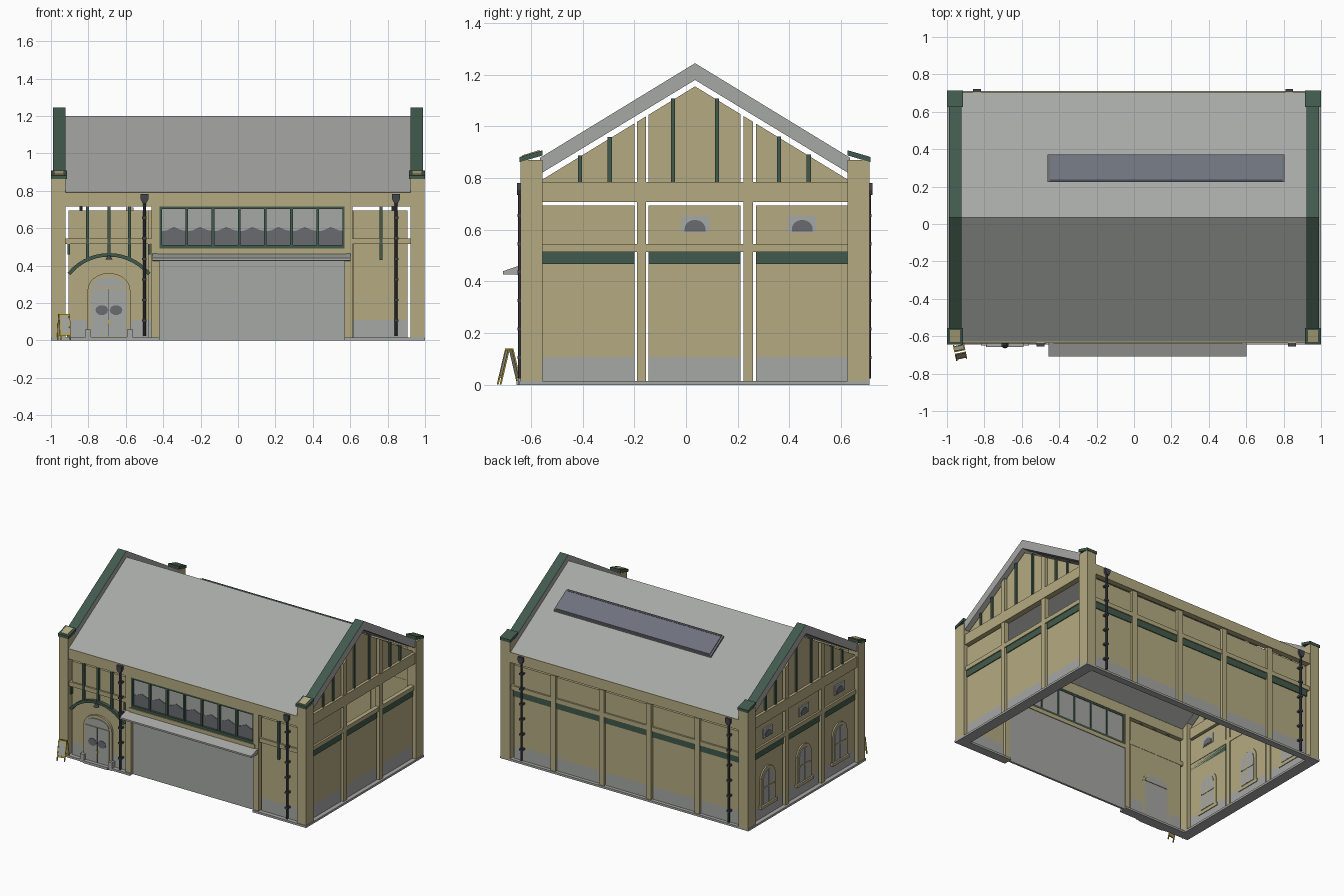
import bpy, bmesh, math
from mathutils import Matrix, Vector

if "Cube" in bpy.data.objects:
    bpy.data.objects.remove(bpy.data.objects["Cube"])

def material(name, rgb):
    m = bpy.data.materials.new(name)
    lin = [((c / 255 + 0.055) / 1.055) ** 2.4 for c in rgb]
    m.diffuse_color = (*lin, 1)
    m.use_nodes = True
    m.node_tree.nodes["Principled BSDF"].inputs["Base Color"].default_value = m.diffuse_color
    return m

SAND = material("sand_plaster", (180, 170, 129))
GRAY = material("light_gray", (166, 168, 165))
GREEN = material("dark_green", (66, 90, 76))
SLATE = material("slate_glass", (110, 114, 125))
DARK = material("dark_metal", (66, 69, 76))
SHADE = material("window_shade", (104, 107, 111))
YELLOW = material("sign_yellow", (190, 168, 62))

def finish(name, bm, mat):
    bmesh.ops.recalc_face_normals(bm, faces=bm.faces)
    me = bpy.data.meshes.new(name)
    bm.to_mesh(me)
    bm.free()
    me.materials.append(mat)
    ob = bpy.data.objects.new(name, me)
    bpy.context.collection.objects.link(ob)
    return ob

def prism(name, axis, pts, d0, d1, mat):
    """Extrude a (u, z) outline along x or y."""
    bm = bmesh.new()
    at = (lambda u, z, d: (d, u, z)) if axis == 'x' else (lambda u, z, d: (u, d, z))
    a = [bm.verts.new(at(u, z, d0)) for u, z in pts]
    b = [bm.verts.new(at(u, z, d1)) for u, z in pts]
    bm.faces.new(a)
    bm.faces.new(b[::-1])
    for i in range(len(pts)):
        j = (i + 1) % len(pts)
        bm.faces.new((a[i], a[j], b[j], b[i]))
    return finish(name, bm, mat)

def slab(name, axis, u0, u1, z0, z1, d0, d1, mat):
    return prism(name, axis, [(u0, z0), (u1, z0), (u1, z1), (u0, z1)], d0, d1, mat)

def cylinder(name, x, y, z0, z1, r0, r1, mat, n=8):
    bm = bmesh.new()
    bmesh.ops.create_cone(bm, cap_ends=True, segments=n, radius1=r0, radius2=r1, depth=z1 - z0,
                          matrix=Matrix.Translation((x, y, (z0 + z1) / 2)))
    return finish(name, bm, mat)

def arched(c, z0, spring, rx, rz, n=12):
    """Outline of an arch-topped opening."""
    arc = [(c + rx * math.cos(math.pi * i / n), spring + rz * math.sin(math.pi * i / n)) for i in range(n + 1)]
    return [(c - rx, z0), (c + rx, z0)] + arc

def wall_bay(axis, u0, u1, d, out, green=True, upper=True):
    """Recessed panel with painted base, green strip and upper panel; out = outward sign."""
    di = d - out * 0.015
    slab("wall_base", axis, u0, u1, 0.01, 0.108, di, d, GRAY)
    slab("wall_panel", axis, u0, u1, 0.108, 0.52, di, d, SAND)
    if green:
        slab("green_strip", axis, u0, u1, 0.468, 0.516, di, d + out * 0.006, GREEN)
    if upper:
        slab("upper_panel", axis, u0, u1, 0.54, 0.695, di, d, SAND)

# ---- plinth, corner pillars and caps
for s in (-1, 1):
    slab("plinth_side", 'x', -0.645, 0.71, 0, 0.015, s * 0.92, s * 1.0, GRAY)
    for y0, y1, o in ((-0.64, -0.555, -1), (0.625, 0.71, 1)):
        slab("corner_pillar", 'x', y0, y1, 0.012, 0.87, s * 0.922, s * 0.996, SAND)
        outer, inner = (y0 - 0.004, y1) if o < 0 else (y1 + 0.004, y0)
        prism("pillar_cap", 'x', [(outer, 0.862), (inner, 0.888), (inner, 0.908), (outer, 0.882)],
              s * 0.915, s, GREEN)
        if o < 0:
            prism("pillar_cap_top", 'x', [(outer + .012, 0.88), (inner - .012, 0.898), (inner - .012, 0.909),
                                          (outer + .012, 0.889)], s * 0.93, s * 0.985, SAND)
slab("plinth_back", 'y', -1, 1, 0, 0.015, 0.66, 0.71, GRAY)
slab("plinth_front", 'y', -1, -0.42, 0, 0.015, -0.645, -0.58, GRAY)
slab("plinth_front", 'y', 0.57, 1, 0, 0.015, -0.645, -0.58, GRAY)

# ---- side walls and gables
MID = 0.035
gable = lambda y: 1.155 - 0.61 * abs(y - MID)
side_bays = ((-0.555, -0.2), (-0.145, 0.21), (0.27, 0.627))
for s in (-1, 1):
    for i, (y0, y1) in enumerate(side_bays):
        wall_bay('x', y0, y1, s * 0.968, s, upper=(s < 0 or i == 0))
        top = [(y1, gable(y1)), (MID, gable(MID)), (y0, gable(y0))] if i == 1 else [(y1, gable(y1)), (y0, gable(y0))]
        prism("gable_panel", 'x', [(y0, 0.78), (y1, 0.78)] + top, s * 0.953, s * 0.968, SAND)
    for y0, y1 in ((-0.19, -0.155), (0.222, 0.26)):
        prism("side_pilaster", 'x', [(y0, 0.012), (y1, 0.012), (y1, gable(y1)), (y0, gable(y0))],
              s * 0.95, s * 0.985, SAND)
    slab("side_band", 'x', -0.56, 0.63, 0.515, 0.546, s * 0.95, s * 0.982, SAND)
    slab("side_beam", 'x', -0.56, 0.63, 0.708, 0.786, s * 0.945, s * 0.988, SAND)
    for y in (-0.41, -0.295, -0.05, 0.12, 0.36, 0.475):
        slab("gable_mullion", 'x', y - 0.008, y + 0.008, 0.785, gable(y) + 0.005, s * 0.948, s * 0.978, GREEN)
    # parapet coping: green on top, gray on the sides
    cope = prism("gable_coping", 'x', [(-0.565, 0.879), (MID, 1.245), (0.635, 0.879), (0.635, 0.816),
                                       (MID, 1.18), (-0.565, 0.816)], s * 0.922, s * 0.99, GRAY)
    cope.data.materials.append(GREEN)
    for f in cope.data.polygons:
        f.material_index = int(f.normal.z > 0.3)

# ---- left wall arched windows and vents
for y in (-0.375, 0.035, 0.45):
    prism("side_window_frame", 'x', arched(y, 0.1, 0.29, 0.085, 0.085), -0.978, -0.948, SAND)
    prism("side_window_glass", 'x', arched(y, 0.115, 0.285, 0.062, 0.065), -0.982, -0.944, GRAY)
    slab("side_window_bar", 'x', y - 0.004, y + 0.004, 0.115, 0.345, -0.985, -0.941, SAND)
    slab("side_window_bar", 'x', y - 0.062, y + 0.062, 0.225, 0.235, -0.985, -0.941, SAND)
    slab("side_window_sill", 'x', y - 0.095, y + 0.095, 0.09, 0.11, -0.99, -0.948, SAND)
    slab("vent_frame", 'x', y - 0.055, y + 0.055, 0.59, 0.656, -0.978, -0.948, GRAY)
    prism("vent_opening", 'x', arched(y, 0.594, 0.605, 0.04, 0.033), -0.981, -0.945, SHADE)

# ---- back wall
edges = [-0.915, -0.58, -0.19, 0.19, 0.58, 0.915]
for i in range(5):
    a = edges[i] + (0.01 if i == 0 else 0.022)
    b = edges[i + 1] - (0.01 if i == 4 else 0.022)
    wall_bay('y', a, b, 0.685, 1)
for x in edges[1:-1]:
    slab("back_pilaster", 'y', x - 0.02, x + 0.02, 0.012, 0.71, 0.67, 0.702, SAND)
slab("back_band", 'y', -0.925, 0.925, 0.515, 0.546, 0.668, 0.698, SAND)
slab("back_beam", 'y', -0.925, 0.925, 0.715, 0.79, 0.665, 0.706, SAND)

# ---- front wall
for a, b in ((-0.905, -0.475), (0.618, 0.905)):
    wall_bay('y', a, b, -0.615, -1, green=False)
for a, b in ((-0.925, -0.46), (0.6, 0.925)):
    slab("front_band", 'y', a, b, 0.515, 0.546, -0.628, -0.598, SAND)
slab("front_beam", 'y', -0.925, 0.925, 0.715, 0.79, -0.636, -0.595, SAND)
for x in (-0.441, 0.59):
    slab("front_pilaster", 'y', x - 0.021, x + 0.021, 0.0, 0.72, -0.634, -0.59, SAND)
for x, z in ((-0.805, 0.425), (-0.69, 0.455), (-0.58, 0.425), (0.765, 0.43)):
    slab("front_mullion", 'y', x - 0.008, x + 0.008, z, 0.715, -0.632, -0.612, GREEN)

# roller door, canopy and strip window
slab("roller_door", 'y', -0.42, 0.57, 0, 0.465, -0.61, -0.595, GRAY)
prism("canopy", 'x', [(-0.708, 0.428), (-0.708, 0.44), (-0.625, 0.468), (-0.625, 0.425)], -0.457, 0.602, GRAY)
slab("window_sill", 'y', -0.43, 0.58, 0.462, 0.492, -0.64, -0.59, SAND)
slab("window_glass", 'y', -0.41, 0.565, 0.5, 0.71, -0.615, -0.602, GRAY)
slab("window_rail", 'y', -0.42, 0.573, 0.49, 0.51, -0.634, -0.598, GREEN)
slab("window_rail", 'y', -0.42, 0.573, 0.702, 0.717, -0.634, -0.598, GREEN)
for k in range(8):
    x = -0.413 + k * 0.1398
    slab("window_mullion", 'y', x - 0.007, x + 0.007, 0.5, 0.71, -0.632, -0.598, GREEN)
    if k < 7:
        prism("window_reflection", 'y', [(x, 0.505), (x + .14, 0.505), (x + .14, 0.585), (x + .11, 0.59),
              (x + .07, 0.607), (x + .03, 0.588), (x, 0.583)], -0.619, -0.614, SHADE)

# ---- entrance
DX = -0.69
def arc(r, n=14, half=math.radians(51)):
    return [(DX + r * math.sin(-half + 2 * half * i / n), 0.182 + r * math.cos(-half + 2 * half * i / n))
            for i in range(n + 1)]
prism("entrance_arch", 'y', arc(0.285) + arc(0.266)[::-1], -0.638, -0.612, GREEN)
prism("door_surround", 'y', arched(DX, 0.01, 0.27, 0.114, 0.09), -0.63, -0.598, SAND)
prism("door_fanlight", 'y', arched(DX, 0.285, 0.285, 0.094, 0.052)[2:], -0.635, -0.594, GRAY)
slab("door_leaf", 'y', DX - 0.095, DX + 0.095, 0.02, 0.275, -0.635, -0.594, GRAY)
slab("door_gap", 'y', DX - 0.0015, DX + 0.0015, 0.02, 0.275, -0.637, -0.634, DARK)
for s in (-1, 1):
    c = DX + s * 0.038
    prism("door_light", 'y', [(c + .034 * math.cos(t * math.pi / 5), 0.162 + .027 * math.sin(t * math.pi / 5))
                              for t in range(10)], -0.638, -0.634, SHADE)
    slab("door_block", 'y', DX + s * 0.112 - 0.016, DX + s * 0.112 + 0.016, 0, 0.058, -0.65, -0.6, GRAY)
    slab("arch_bracket", 'y', DX + s * 0.215 - 0.006, DX + s * 0.215 + 0.006, 0.46, 0.515, -0.63, -0.612, GREEN)
slab("door_handle", 'y', DX - 0.006, DX + 0.006, 0.09, 0.11, -0.642, -0.634, YELLOW)
slab("door_step", 'y', DX - 0.1, DX + 0.1, 0, 0.018, -0.657, -0.6, GRAY)
cylinder("entrance_lamp", DX, -0.645, 0.432, 0.455, 0.02, 0.006, DARK, 10)

# ---- drainpipes
for x, y, s in ((-0.5, -0.642, -1), (0.845, -0.642, -1), (-0.84, 0.708, 1), (0.83, 0.708, 1)):
    cylinder("drainpipe", x, y, 0.025, 0.75, 0.008, 0.008, DARK)
    prism("drain_head", 'y', [(x - .01, .735), (x + .01, .735), (x + .021, .755), (x + .021, .782),
                              (x - .021, .782), (x - .021, .755)], y - s * 0.015, y + s * 0.013, DARK)
    for k in range(6):
        z = 0.1 + k * 0.11
        slab("pipe_bracket", 'y', x - 0.012, x + 0.012, z, z + 0.012, y - s * 0.025, y + s * 0.01, DARK)

# ---- roof and skylight
roof = lambda y: 1.2 - 0.617 * abs(y - MID)
E = 0.665
prism("roof", 'x', [(MID - E, roof(MID - E)), (MID, 1.2), (MID + E, roof(MID + E)), (MID + E, roof(MID + E) - .012),
                    (MID, 1.188), (MID - E, roof(MID - E) - .012)], -0.925, 0.925, GRAY)
def on_roof(name, y0, y1, lo, hi, x0, x1, mat):
    prism(name, 'x', [(y0, roof(y0) + lo), (y1, roof(y1) + lo), (y1, roof(y1) + hi), (y0, roof(y0) + hi)], x0, x1, mat)
on_roof("skylight_frame", 0.225, 0.372, -0.005, 0.012, -0.462, 0.805, SHADE)
on_roof("skylight_glass", 0.238, 0.366, 0.01, 0.017, -0.448, 0.793, SLATE)
on_roof("skylight_edge", 0.226, 0.238, 0.01, 0.018, -0.448, 0.793, DARK)

# ---- folding pavement sign
def leg_plate(name, s, u0, u1, t0, t1, thick, mat):
    """Plate on one leaning leaf; t runs from foot (0) to top (1)."""
    p = lambda t, e: (s * (0.033 * (1 - t) + 0.004 + e), 0.002 + 0.138 * t)
    ob = prism(name, 'x', [p(t0, 0), p(t1, 0), p(t1, thick), p(t0, thick)], u0, u1, mat)
    ob.matrix_world = Matrix.Translation((-0.93, -0.684, 0)) @ Matrix.Rotation(math.radians(12), 4, 'Z')
for s in (-1, 1):
    leg_plate("sign_leg", s, -0.03, -0.023, 0, 1, 0.006, YELLOW)
    leg_plate("sign_leg", s, 0.023, 0.03, 0, 1, 0.006, YELLOW)
    leg_plate("sign_rail", s, -0.03, 0.03, 0.93, 1, 0.006, YELLOW)
    leg_plate("sign_rail", s, -0.03, 0.03, 0.18, 0.25, 0.006, YELLOW)
    leg_plate("sign_board", s, -0.024, 0.024, 0.25, 0.93, 0.004, GRAY)
